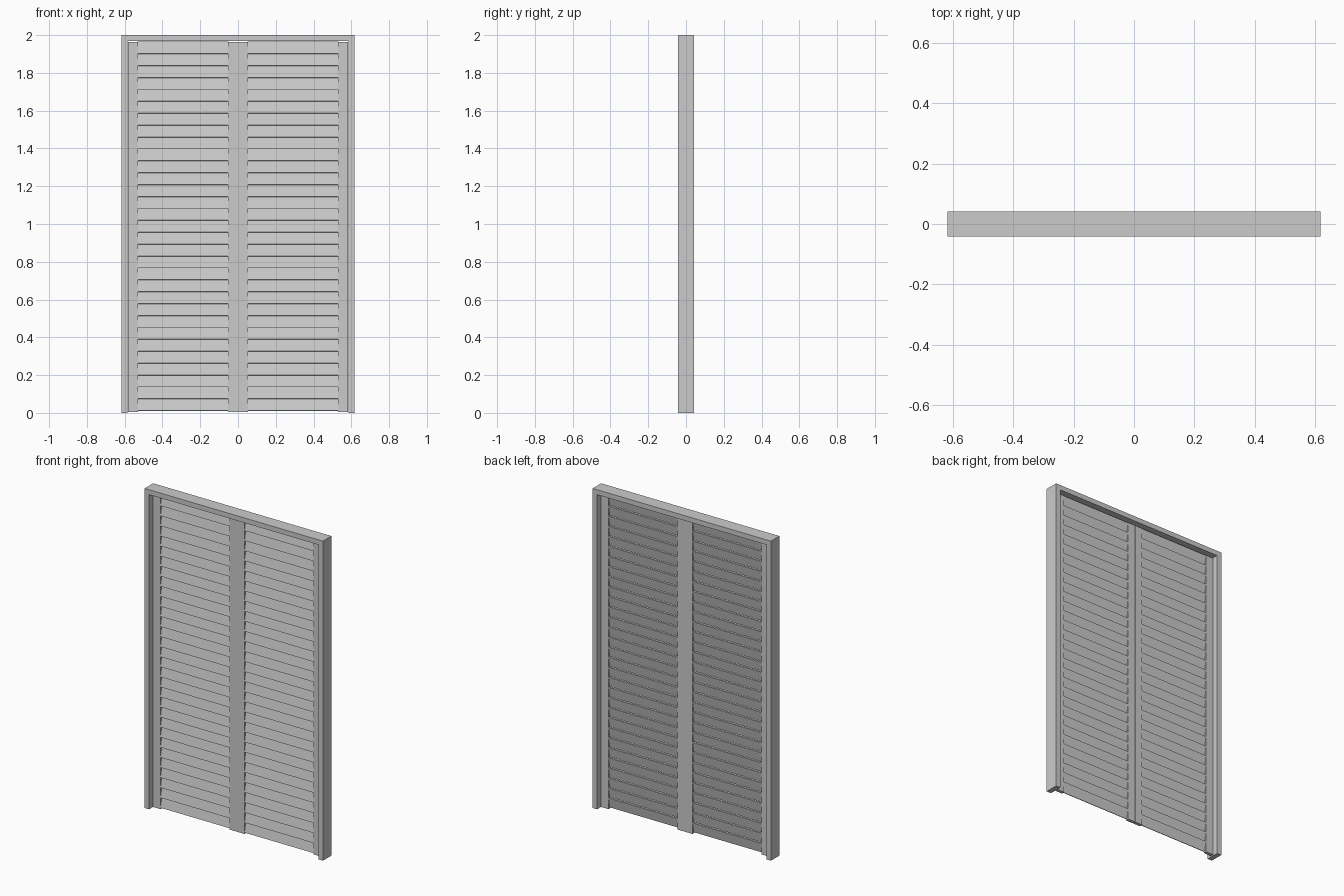
import bpy, bmesh

if "Cube" in bpy.data.objects:
    bpy.data.objects.remove(bpy.data.objects["Cube"])

def prism(name, profile, x0, x1):
    """Extrude a (y, z) profile along x."""
    bm = bmesh.new()
    face = bm.faces.new([bm.verts.new((x0, y, z)) for y, z in profile])
    ext = bmesh.ops.extrude_face_region(bm, geom=[face])
    verts = [g for g in ext["geom"] if isinstance(g, bmesh.types.BMVert)]
    bmesh.ops.translate(bm, verts=verts, vec=(x1 - x0, 0, 0))
    bmesh.ops.recalc_face_normals(bm, faces=bm.faces)
    mesh = bpy.data.meshes.new(name)
    bm.to_mesh(mesh)
    bm.free()
    ob = bpy.data.objects.new(name, mesh)
    bpy.context.collection.objects.link(ob)
    return ob

def box(name, x0, x1, y, z0, z1):
    return prism(name, [(-y, z0), (y, z0), (y, z1), (-y, z1)], x0, x1)

W, D, T = 0.617, 0.042, 0.031      # frame half width, half depth, bar thickness
STILE_Y = 0.010                    # half thickness of the shutter leaves
COUNT, PITCH = 31, 0.063

# Outer door frame: one U-shaped piece
bm = bmesh.new()
outline = [(-W, 0), (-W + T, 0), (-W + T, 2 - T), (W - T, 2 - T),
           (W - T, 0), (W, 0), (W, 2), (-W, 2)]
face = bm.faces.new([bm.verts.new((x, -D, z)) for x, z in outline])
ext = bmesh.ops.extrude_face_region(bm, geom=[face])
bmesh.ops.translate(bm, vec=(0, 2 * D, 0),
                    verts=[g for g in ext["geom"] if isinstance(g, bmesh.types.BMVert)])
bmesh.ops.recalc_face_normals(bm, faces=bm.faces)
mesh = bpy.data.meshes.new("door_frame")
bm.to_mesh(mesh)
bm.free()
bpy.context.collection.objects.link(bpy.data.objects.new("door_frame", mesh))

# Two louvred leaves
for side, s in (("left", -1), ("right", 1)):
    for part, a, b in (("inner", 0.001, 0.052), ("outer", 0.530, 0.582)):
        x0, x1 = sorted((s * a, s * b))
        box(f"{side}_{part}_stile", x0, x1, STILE_Y, 0.004, 1.964)

    # Tilted slats, lower edge towards the front, stacked by an array
    slat = prism(f"{side}_slats",
                 [(-0.0095, 0.012), (-0.0030, 0.010), (0.0095, 0.073), (0.0030, 0.075)],
                 *sorted((s * 0.051, s * 0.531)))
    arr = slat.modifiers.new("stack", "ARRAY")
    arr.count = COUNT
    arr.use_relative_offset = False
    arr.use_constant_offset = True
    arr.constant_offset_displace = (0, 0, PITCH)
